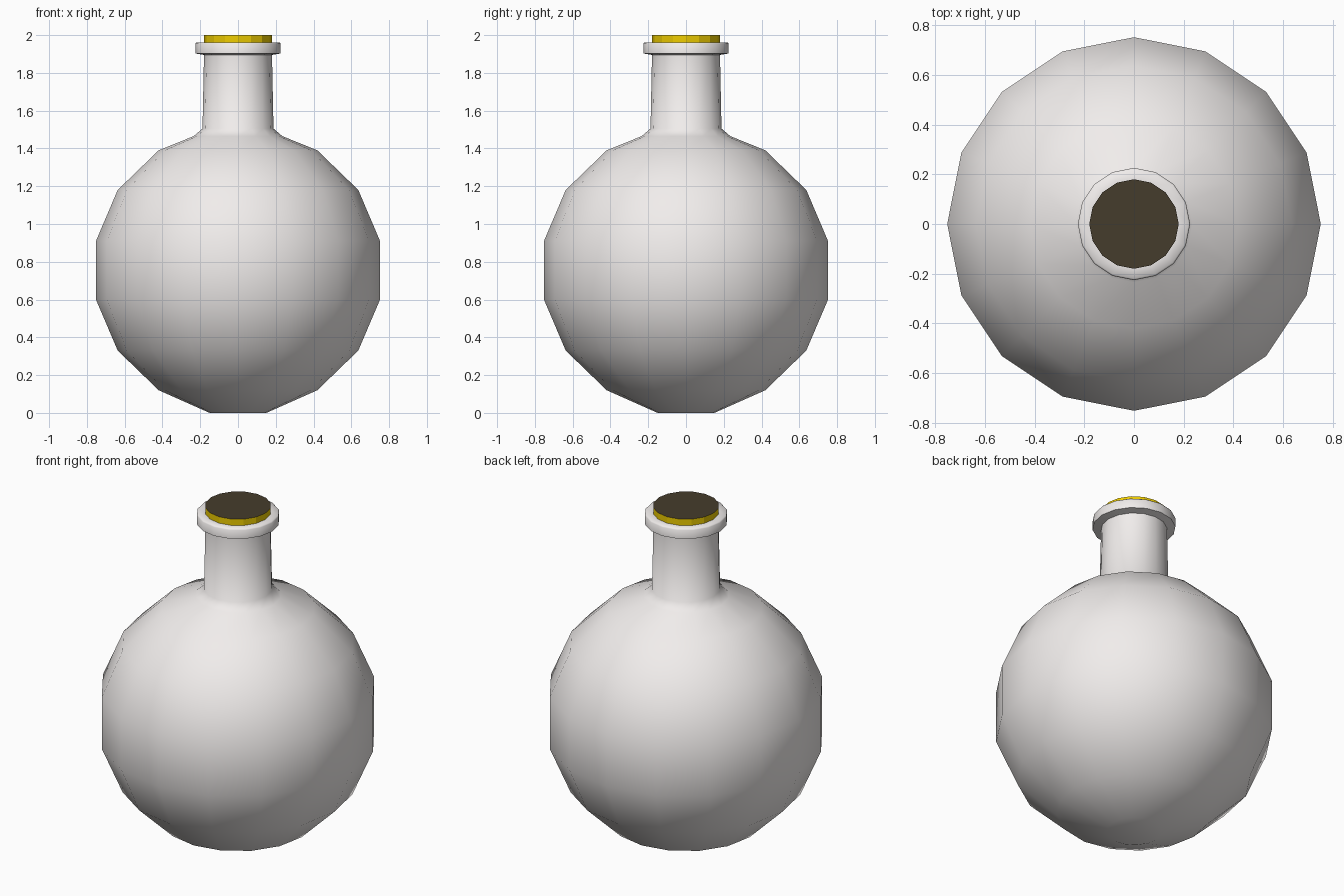
import bpy, bmesh, math

if "Cube" in bpy.data.objects:
    bpy.data.objects.remove(bpy.data.objects["Cube"])

SIDES = 16


def material(name, rgb):
    m = bpy.data.materials.new(name)
    m.diffuse_color = (*rgb, 1)
    m.use_nodes = True
    m.node_tree.nodes["Principled BSDF"].inputs["Base Color"].default_value = m.diffuse_color
    return m


def lathe(name, profile, cap_top=False):
    """Revolve (radius, z) points around z; the first ring is capped."""
    bm = bmesh.new()
    rings = [[bm.verts.new((r * math.cos(2 * math.pi * i / SIDES),
                            r * math.sin(2 * math.pi * i / SIDES), z))
              for i in range(SIDES)] for r, z in profile]
    for a, b in zip(rings, rings[1:]):
        for i in range(SIDES):
            j = (i + 1) % SIDES
            bm.faces.new((a[i], a[j], b[j], b[i]))
    bm.faces.new(rings[0][::-1])
    if cap_top:
        bm.faces.new(rings[-1])
    mesh = bpy.data.meshes.new(name)
    bm.to_mesh(mesh)
    bm.free()
    obj = bpy.data.objects.new(name, mesh)
    bpy.context.collection.objects.link(obj)
    return obj


# Round flask: belly, shoulder, neck and flared lip
flask = lathe("flask", [
    (0.15, 0.0), (0.42, 0.12), (0.637, 0.33), (0.752, 0.60),
    (0.752, 0.91), (0.637, 1.18), (0.42, 1.39), (0.235, 1.465),
    (0.188, 1.505), (0.18, 1.895), (0.226, 1.903),
    (0.226, 1.955), (0.22, 1.962), (0.175, 1.962)])
flask.data.materials.append(material("pale_glass", (0.88, 0.85, 0.84)))
bpy.context.view_layer.objects.active = flask
flask.select_set(True)
bpy.ops.object.shade_smooth_by_angle(angle=math.radians(65))

# Stopper: yellow faceted band with a dark top
stopper = lathe("stopper", [(0.18, 1.94), (0.18, 2.0)], cap_top=True)
stopper.data.materials.append(material("yellow_band", (0.85, 0.60, 0.0)))
stopper.data.materials.append(material("dark_cork", (0.06, 0.045, 0.025)))
for face in stopper.data.polygons:
    face.material_index = 1 if face.normal.z > 0.9 else 0
